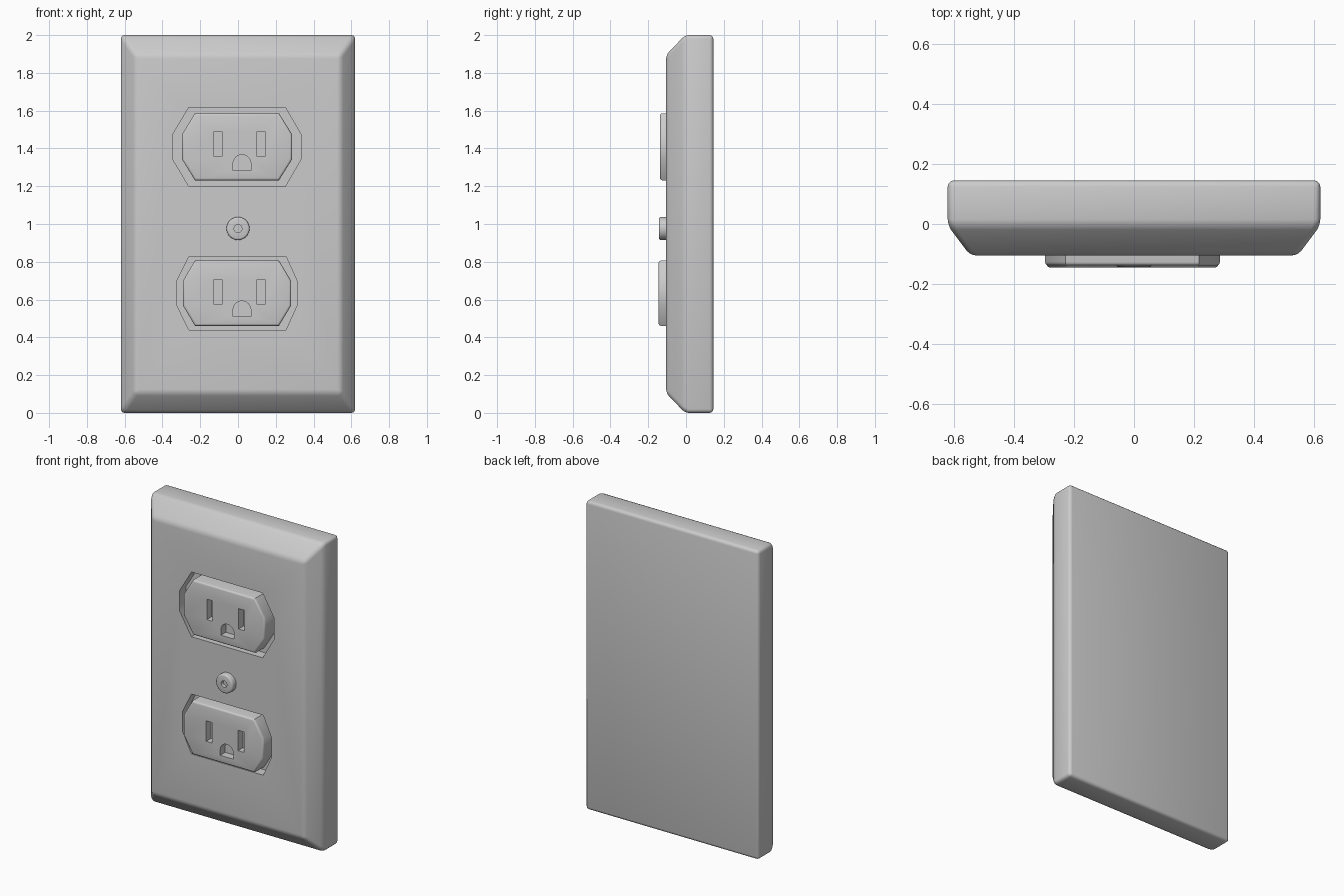
import bpy, bmesh
from math import sin, cos, pi

if "Cube" in bpy.data.objects:
    bpy.data.objects.remove(bpy.data.objects["Cube"])


def make_object(name, bm):
    bmesh.ops.recalc_face_normals(bm, faces=bm.faces)
    mesh = bpy.data.meshes.new(name)
    bm.to_mesh(mesh)
    bm.free()
    obj = bpy.data.objects.new(name, mesh)
    bpy.context.collection.objects.link(obj)
    return obj


def loft(rings):
    """Closed solid through rings of matching 3D points."""
    bm = bmesh.new()
    loops = [[bm.verts.new(p) for p in r] for r in rings]
    n = len(loops[0])
    for a, b in zip(loops, loops[1:]):
        for i in range(n):
            bm.faces.new((a[i], a[(i + 1) % n], b[(i + 1) % n], b[i]))
    bm.faces.new(loops[0])
    bm.faces.new(loops[-1])
    return bm


def prism(name, outline, front, back, bevel=0):
    """Extrude an (x, z) outline along y, optionally rounding its front rim."""
    bm = loft([[(x, y, z) for x, z in outline] for y in (front, back)])
    if bevel:
        rim = [e for e in bm.edges if all(abs(v.co.y - front) < 1e-5 for v in e.verts)]
        bmesh.ops.bevel(bm, geom=rim, offset=bevel, segments=3, profile=0.5, affect='EDGES')
    return make_object(name, bm)


def rect(x0, x1, z0, z1):
    return [(x0, z0), (x1, z0), (x1, z1), (x0, z1)]


def octagon(x0, x1, z0, z1, cx0, cx1, cz0, cz1):
    return [(cx0, z0), (cx1, z0), (x1, cz0), (x1, cz1),
            (cx1, z1), (cx0, z1), (x0, cz1), (x0, cz0)]


def circle(z, r, n=32):
    return [(r * cos(2 * pi * i / n), z + r * sin(2 * pi * i / n)) for i in range(n)]


def arch(cx, z0, half, height, n=16):
    """Ground hole: flat bottom, short straight sides, round top."""
    side = z0 + height - half
    return [(cx - half, z0), (cx + half, z0)] + [
        (cx + half * cos(pi * i / n), side + half * sin(pi * i / n)) for i in range(n + 1)]


def cut(obj, cutter):
    cutter.hide_render = True
    mod = obj.modifiers.new("cut", 'BOOLEAN')
    mod.operation = 'DIFFERENCE'
    mod.solver = 'EXACT'
    mod.object = cutter
    bpy.context.view_layer.objects.active = obj
    bpy.ops.object.modifier_apply(modifier=mod.name)
    bpy.data.objects.remove(cutter)


def smooth(obj):
    bpy.ops.object.select_all(action='DESELECT')
    obj.select_set(True)
    bpy.context.view_layer.objects.active = obj
    bpy.ops.object.shade_smooth_by_angle(angle=0.6)


FACE, BACK, FLOOR = -0.105, 0.145, -0.04

# Wall plate with sloped front border and softened edges
sections = [(FACE, 0.545, 0.105), (-0.005, 0.62, 0.0), (BACK, 0.62, 0.0)]
bm = loft([[(x, y, z) for x, z in rect(-w, w, m, 2 - m)] for y, w, m in sections])
bmesh.ops.bevel(bm, geom=bm.edges[:], offset=0.02, segments=3, profile=0.5, affect='EDGES')
plate = make_object("wall_plate", bm)

# Sockets: name, front depth, opening outline, body outline, slot bottom, ground bottom
sockets = [
    ("upper_socket", -0.138,
     octagon(-0.345, 0.333, 1.199, 1.618, -0.26, 0.25, 1.342, 1.475),
     octagon(-0.296, 0.286, 1.231, 1.586, -0.228, 0.217, 1.342, 1.475), 1.358, 1.284),
    ("lower_socket", -0.145,
     octagon(-0.323, 0.312, 0.44, 0.828, -0.26, 0.254, 0.568, 0.70),
     octagon(-0.291, 0.281, 0.461, 0.806, -0.228, 0.217, 0.568, 0.70), 0.573, 0.509),
]
for name, front, opening, body, slot_z, ground_z in sockets:
    cut(plate, prism("opening_cutter", opening, -0.3, FLOOR))
    socket = prism(name, body, front, FLOOR + 0.02, 0.012)
    for x in (-0.106, 0.122):
        cut(socket, prism("slot_cutter", rect(x - 0.021, x + 0.021, slot_z, slot_z + 0.132),
                          -0.3, front + 0.05))
    cut(socket, prism("ground_cutter", arch(0.021, ground_z, 0.047, 0.083), -0.3, front + 0.05))
    smooth(socket)
smooth(plate)

# Centre screw with a small drive hole
screw = prism("centre_screw", circle(0.976, 0.061), -0.143, FACE + 0.02, 0.01)
cut(screw, prism("drive_cutter", circle(0.976, 0.021, 24), -0.3, -0.12))
smooth(screw)
